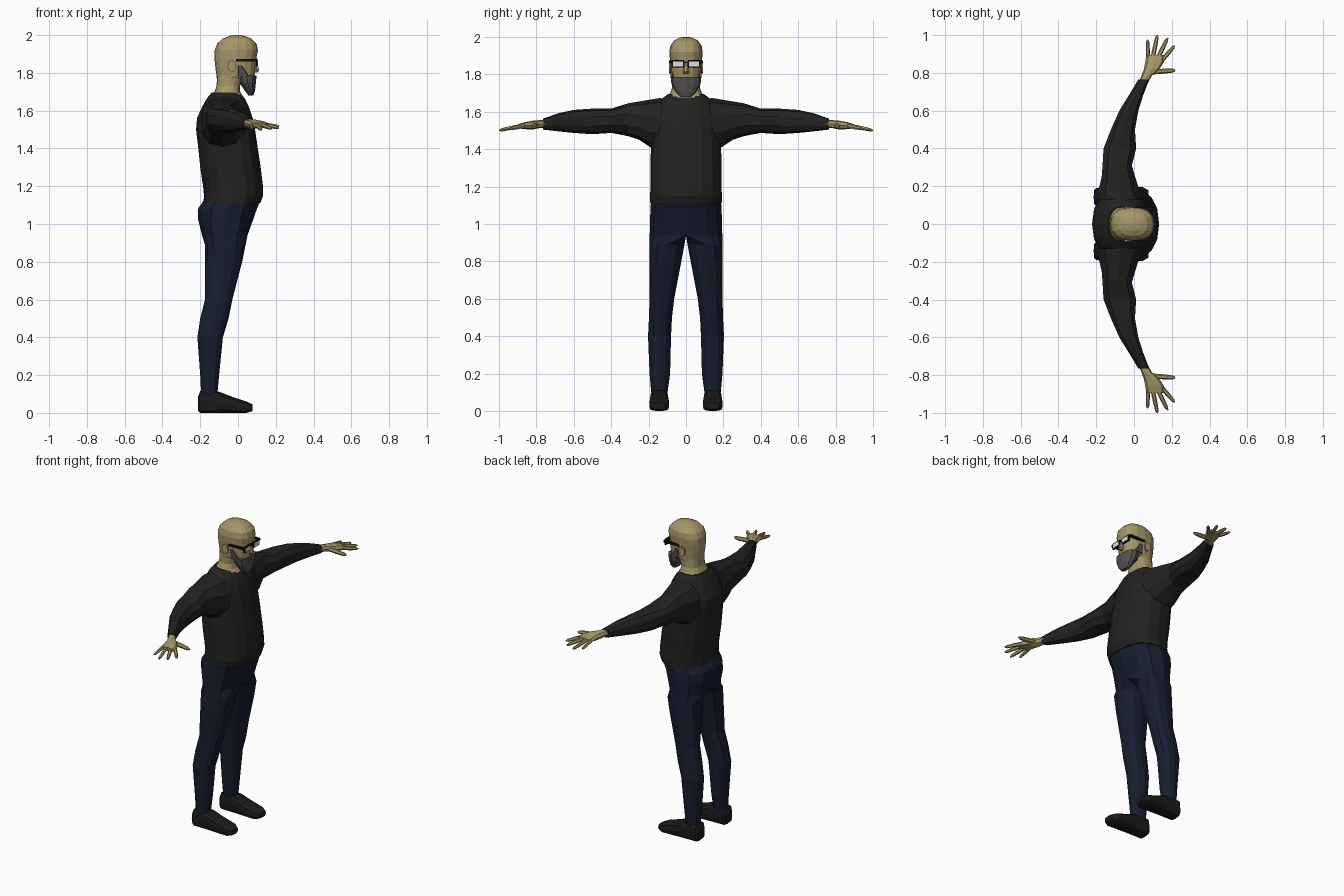
import bpy, bmesh, math
from mathutils import Vector


def material(name, r, g, b):
    m = bpy.data.materials.new(name)
    m.diffuse_color = (r, g, b, 1)
    return m


SKIN = material("skin", 0.38, 0.31, 0.14)
SHIRT = material("shirt", 0.016, 0.016, 0.015)
JEANS = material("jeans", 0.009, 0.013, 0.03)
SHOE = material("shoe", 0.011, 0.011, 0.012)
BEARD = material("beard", 0.085, 0.08, 0.08)
FRAME = material("frame", 0.005, 0.005, 0.005)
LENS = material("lens", 0.7, 0.72, 0.75)


def ring(axis, w, u0, u1, v0, v1, p=2.3, n=12, half=False):
    """Superellipse section at position w on an axis; half flattens the low-v side onto v = 0."""
    pts = []
    for i in range(n):
        a = 2 * math.pi * i / n
        c, s = math.cos(a), math.sin(a)
        c, s = (math.copysign(abs(k) ** (2 / p), k) if abs(k) > 1e-6 else 0.0 for k in (c, s))
        u = (u0 + u1) / 2 + (u1 - u0) / 2 * s
        v = max(c, 0) * v1 if half else (v0 + v1) / 2 + (v1 - v0) / 2 * c
        pts.append({"x": (w, u, v), "y": (u, w, v), "z": (u, v, w)}[axis])
    return pts


def finish(name, bm, mat, mirror):
    me = bpy.data.meshes.new(name)
    bm.to_mesh(me)
    bm.free()
    me.materials.append(mat)
    ob = bpy.data.objects.new(name, me)
    bpy.context.collection.objects.link(ob)
    if mirror:
        mod = ob.modifiers.new("Mirror", "MIRROR")
        mod.use_axis = (False, True, False)
        mod.merge_threshold = 0.0005
    return ob


def loft(name, rings, mat, mirror=False):
    bm = bmesh.new()
    vs = [[bm.verts.new(p) for p in r] for r in rings]
    n = len(vs[0])
    for a, b in zip(vs, vs[1:]):
        for i in range(n):
            j = (i + 1) % n
            bm.faces.new((a[i], a[j], b[j], b[i]))
    bm.faces.new(vs[0])
    bm.faces.new(vs[-1])
    bmesh.ops.recalc_face_normals(bm, faces=bm.faces)
    # open the mirror plane so the halves weld together
    if mirror:
        inner = [f for f in bm.faces if all(abs(v.co.y) < 1e-5 for v in f.verts)]
        bmesh.ops.delete(bm, geom=inner, context="FACES")
    return finish(name, bm, mat, mirror)


def box(name, x0, x1, y0, y1, z0, z1, mat, mirror=True):
    bm = bmesh.new()
    bmesh.ops.create_cube(bm, size=1)
    for v in bm.verts:
        v.co = Vector(((x0 + x1) / 2 + v.co.x * (x1 - x0),
                       (y0 + y1) / 2 + v.co.y * (y1 - y0),
                       (z0 + z1) / 2 + v.co.z * (z1 - z0)))
    return finish(name, bm, mat, mirror)


def finger(name, a, b, r):
    a, b = Vector(a), Vector(b)
    d = (b - a).normalized()
    side = d.cross(Vector((0, 0, 1))).normalized()
    up = side.cross(d)
    rings = []
    for t, k in ((0, 1), (0.5, 1.0), (0.88, 0.8), (1, 0.35)):
        c = a.lerp(b, t)
        rings.append([c + (side * math.cos(q) + up * math.sin(q)) * r * k
                      for q in (math.pi * i / 3 for i in range(6))])
    loft(name, rings, SKIN, True)


# Sweater body: z, back, front, half width
torso = [(1.11, -.183, .118, .191), (1.15, -.18, .133, .192), (1.2, -.185, .132, .19),
         (1.3, -.2, .12, .19), (1.4, -.21, .105, .188), (1.5, -.222, .09, .185),
         (1.56, -.217, .078, .18), (1.62, -.19, .058, .165), (1.665, -.165, .035, .135),
         (1.695, -.14, .012, .095)]
loft("sweater_body", [ring("z", z, a, b, -w, w, n=16) for z, a, b, w in torso], SHIRT)

# Sleeves: y, back, front, bottom, top
sleeve = [(.13, -.2, .05, 1.4, 1.675), (.19, -.19, .03, 1.41, 1.665), (.25, -.175, .01, 1.45, 1.655),
          (.31, -.17, -.008, 1.47, 1.645), (.4, -.165, .015, 1.487, 1.617), (.5, -.125, .008, 1.48, 1.617),
          (.6, -.08, .025, 1.487, 1.61), (.68, -.03, .05, 1.495, 1.593), (.765, .022, .082, 1.505, 1.563)]
loft("sleeve", [ring("y", *s, n=10) for s in sleeve], SHIRT, True)

# Jeans: hip sections flatten on the centre plane, then become a leg
hips = [(1.13, -.178, .122, .187), (1.08, -.212, .1, .19), (1.03, -.213, .083, .192), (.94, -.19, .05, .194)]
legs = [(.89, -.175, .04, .008, .195), (.8, -.175, .022, .025, .195), (.6, -.175, -.03, .063, .195),
        (.5, -.2, -.05, .075, .198), (.4, -.215, -.08, .08, .203), (.2, -.2, -.1, .085, .195),
        (.09, -.195, -.11, .1, .185)]
loft("jeans", [ring("z", z, a, b, 0, w, half=True) for z, a, b, w in hips]
     + [ring("z", *s) for s in legs], JEANS, True)

# Shoes: x, inner, outer, bottom, top
shoe = [(-.212, .108, .178, .012, .085), (-.2, .096, .19, 0, .115), (-.1, .094, .192, 0, .112),
        (-.03, .09, .196, 0, .085), (.045, .09, .196, 0, .06), (.078, .112, .178, .01, .045)]
loft("shoe", [ring("x", *s, p=3.5) for s in shoe], SHOE, True)

# Hands
palm = [(.74, .02, .07, 1.515, 1.555), (.785, .04, .095, 1.512, 1.555), (.82, .052, .135, 1.505, 1.552),
        (.86, .06, .16, 1.507, 1.545), (.895, .065, .16, 1.511, 1.535)]
loft("palm", [ring("y", *s, p=2.6, n=8) for s in palm], SKIN, True)
finger("little_finger", (.074, .88, 1.523), (.072, .975, 1.505), .0105)
finger("ring_finger", (.1, .885, 1.524), (.124, 1.0, 1.5), .0115)
finger("middle_finger", (.127, .88, 1.524), (.178, .985, 1.505), .0115)
finger("index_finger", (.147, .865, 1.524), (.214, .943, 1.508), .0115)
finger("thumb", (.095, .805, 1.528), (.218, .813, 1.517), .0135)

# Head and neck: z, back, front, half width
head = [(1.67, -.145, .03, .105), (1.7, -.125, .012, .085), (1.73, -.113, .01, .074),
        (1.77, -.112, .03, .074), (1.785, -.114, .088, .078), (1.83, -.12, .095, .082),
        (1.88, -.125, .098, .086), (1.92, -.124, .106, .089), (1.955, -.11, .098, .083),
        (1.982, -.08, .07, .063), (1.996, -.045, .035, .035), (2.0, -.02, .012, .012)]
loft("head", [ring("z", z, a, b, -w, w, p=2.5, n=16) for z, a, b, w in head], SKIN)
loft("nose", [ring("z", 1.865, .085, .1, -.008, .008, n=6),
              ring("z", 1.815, .085, .114, -.017, .017, n=6),
              ring("z", 1.803, .085, .104, -.014, .014, n=6)], SKIN)
loft("ear", [ring("y", .07, -.05, -.012, 1.81, 1.86, n=8),
             ring("y", .092, -.055, -.01, 1.803, 1.868, n=8)], SKIN, True)

# Beard with sideburns
beard = [(1.68, .055, .082, .03), (1.705, .037, .09, .055), (1.75, .006, .095, .078), (1.785, -.002, .098, .082)]
loft("beard", [ring("z", z, a, b, -w, w, p=2.5) for z, a, b, w in beard], BEARD)
loft("sideburn", [ring("z", 1.78, -.003, .06, .06, .082, p=4, n=8),
                  ring("z", 1.84, .0, .02, .07, .087, p=4, n=8)], BEARD, True)

# Glasses
box("glasses_rim", .095, .104, .011, .077, 1.837, 1.876, FRAME)
box("glasses_lens", .099, .107, .017, .069, 1.842, 1.868, LENS)
box("glasses_bridge", .095, .104, -.012, .012, 1.86, 1.87, FRAME, False)
box("glasses_temple", -.01, .1, .077, .09, 1.86, 1.874, FRAME)
